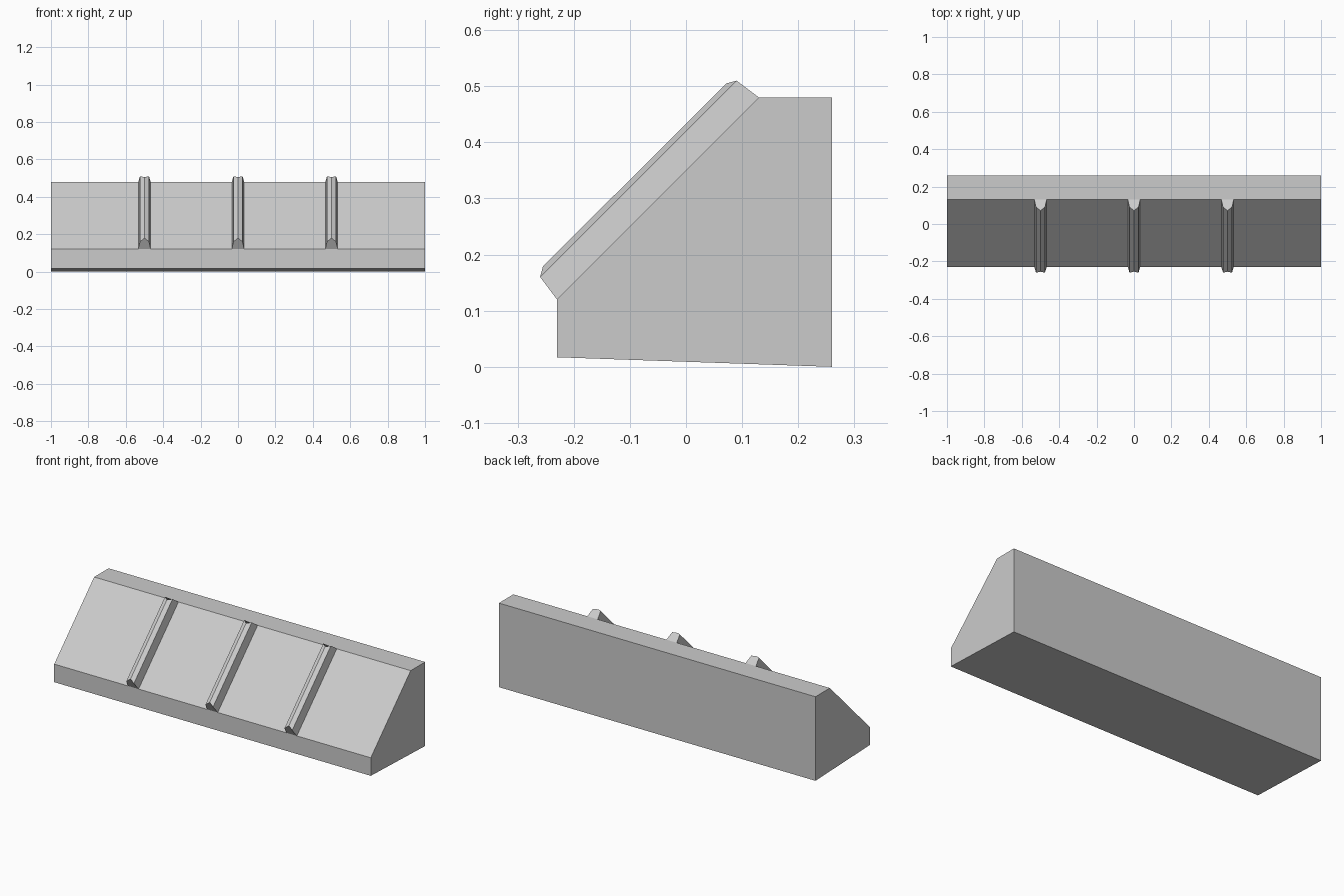
import bpy

if "Cube" in bpy.data.objects:
    bpy.data.objects.remove(bpy.data.objects["Cube"])


def mesh_object(name, verts, faces):
    mesh = bpy.data.meshes.new(name)
    mesh.from_pydata(verts, [], faces)
    mesh.update()
    obj = bpy.data.objects.new(name, mesh)
    bpy.context.collection.objects.link(obj)
    return obj


def loft(name, start, end):
    """Solid between two matching rings of points."""
    n = len(start)
    faces = [(i, (i + 1) % n, n + (i + 1) % n, n + i) for i in range(n)]
    faces += [tuple(reversed(range(n))), tuple(range(n, 2 * n))]
    return mesh_object(name, start + end, faces)


# Wedge body: side profile (y, z) extruded along x
profile = [(-0.23, 0.017), (0.26, 0.0), (0.26, 0.48), (0.13, 0.48), (-0.23, 0.12)]
loft("wedge_body",
     [(-1, y, z) for y, z in profile],
     [(1, y, z) for y, z in profile])


# Sloping ribs: five-sided section with a shallow ridge and angled ends
def rib_ring(x, base, shoulder, ridge):
    return [(x - 0.033, *base), (x + 0.033, *base),
            (x + 0.024, *shoulder), (x, *ridge), (x - 0.024, *shoulder)]


for i, x in enumerate((-0.5, 0.0, 0.5)):
    loft(f"rib_{i + 1}",
         rib_ring(x, (-0.23, 0.12), (-0.26, 0.16), (-0.255, 0.179)),
         [(px, py, pz) for px, py, pz in
          rib_ring(x, (0.13, 0.48), (0.09, 0.51), (0.072, 0.505))])
